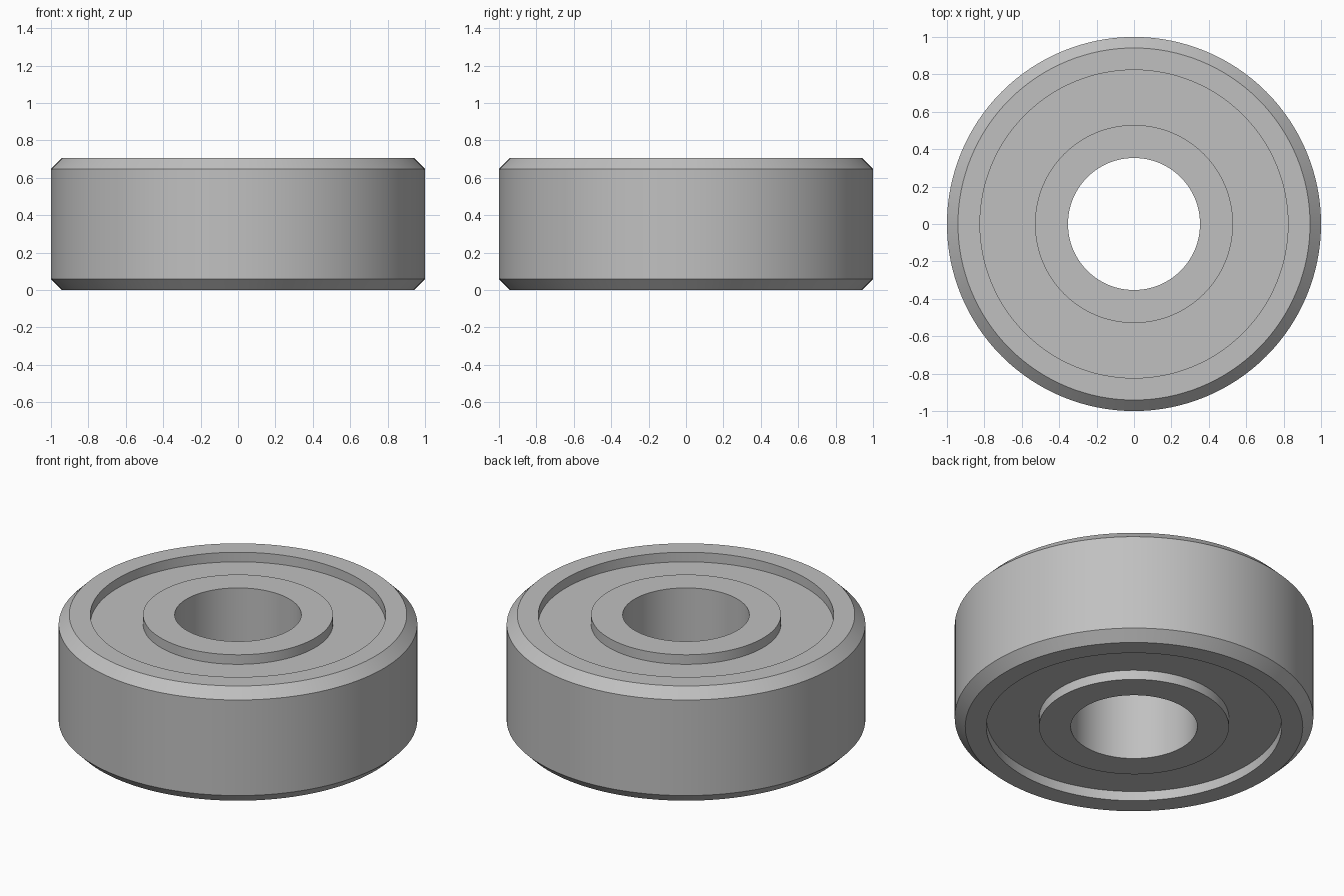
import bpy
import bmesh
import math

cube = bpy.data.objects.get("Cube")
if cube:
    bpy.data.objects.remove(cube, do_unlink=True)

SEGMENTS = 128
UNIT = 1 / 8.5          # outer radius is 8.5 units
HEIGHT = 6 * UNIT
BORE = 3 * UNIT
INNER_RIM = 4.5 * UNIT
OUTER_RIM = 7 * UNIT
EDGE = 0.5 * UNIT       # chamfer size and recess depth

steel = bpy.data.materials.new("steel grey")
steel.use_nodes = True
grey = (0.53, 0.53, 0.53, 1)
steel.diffuse_color = grey
steel.node_tree.nodes["Principled BSDF"].inputs["Base Color"].default_value = grey


def lathe(name, profile):
    """Revolve a closed radius/height profile around z."""
    bm = bmesh.new()
    rings = []
    for i in range(SEGMENTS):
        a = math.tau * i / SEGMENTS
        rings.append([bm.verts.new((r * math.cos(a), r * math.sin(a), z)) for r, z in profile])
    n = len(profile)
    for i, ring in enumerate(rings):
        following = rings[(i + 1) % SEGMENTS]
        for j in range(n):
            k = (j + 1) % n
            bm.faces.new((ring[j], following[j], following[k], ring[k]))
    bmesh.ops.recalc_face_normals(bm, faces=bm.faces)
    mesh = bpy.data.meshes.new(name)
    bm.to_mesh(mesh)
    bm.free()
    mesh.materials.append(steel)
    obj = bpy.data.objects.new(name, mesh)
    bpy.context.collection.objects.link(obj)
    bpy.ops.object.select_all(action="DESELECT")
    obj.select_set(True)
    bpy.context.view_layer.objects.active = obj
    bpy.ops.object.shade_smooth_by_angle(angle=math.radians(30))
    return obj


# Upper half: inner ring, recessed shield, outer ring and chamfer
upper = [
    (BORE, HEIGHT),
    (INNER_RIM, HEIGHT),
    (INNER_RIM, HEIGHT - EDGE),
    (OUTER_RIM, HEIGHT - EDGE),
    (OUTER_RIM, HEIGHT),
    (1 - EDGE, HEIGHT),
    (1, HEIGHT - EDGE),
]
# Lower half mirrors the upper half
lower = [(r, HEIGHT - z) for r, z in reversed(upper)]
lathe("ball_bearing", upper + lower)
